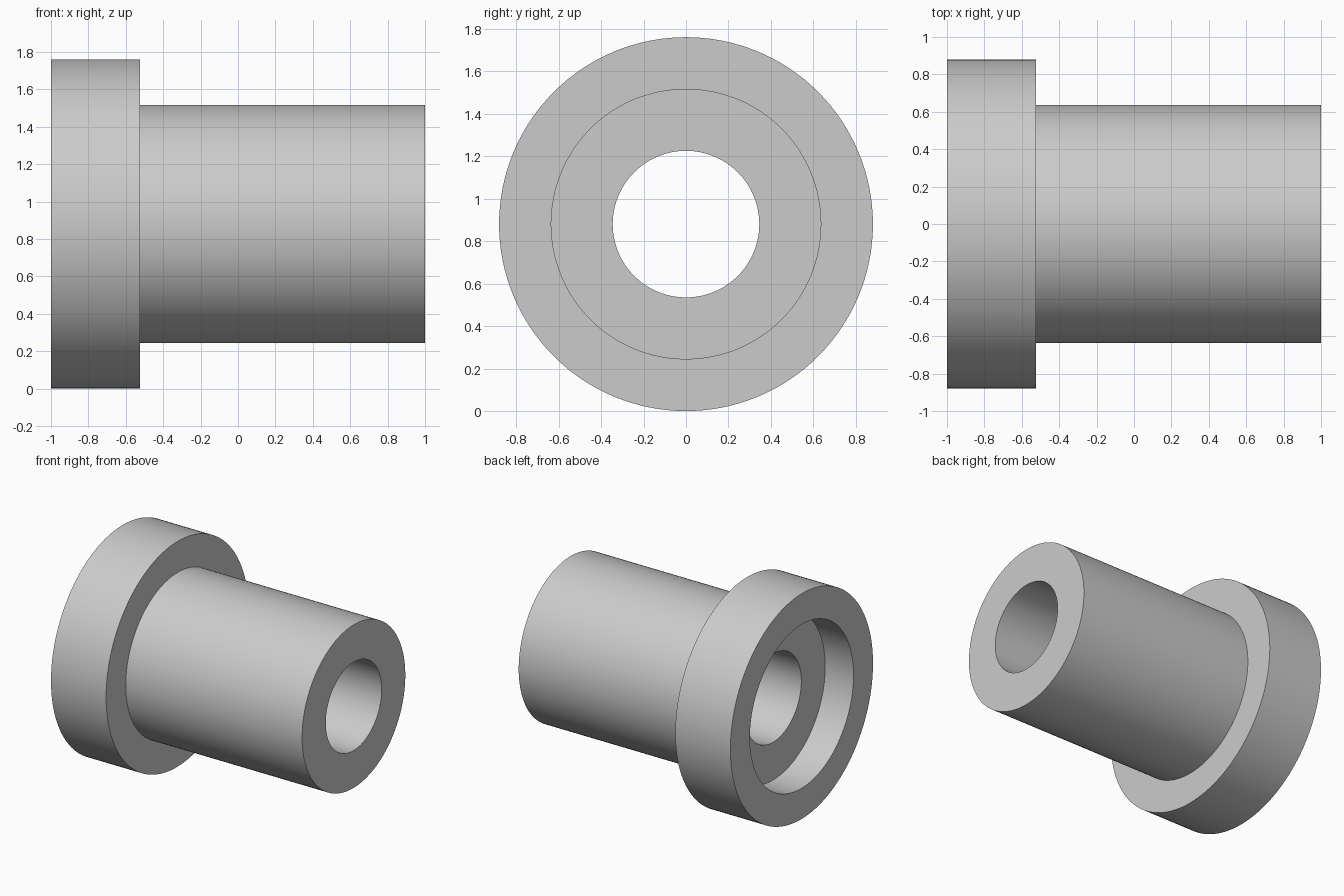
import bpy
import bmesh
import math
from mathutils import Vector

cube = bpy.data.objects.get("Cube")
if cube:
    bpy.data.objects.remove(cube)

# Dimensions
FLANGE_R, BODY_R, BORE_R, RECESS_R = 0.88, 0.637, 0.345, 0.64
BACK, SHOULDER, TIP = -1.0, -0.524, 1.0
RECESS_FLOOR = BACK + 0.245
SEGMENTS = 128

# Plain grey material
grey = bpy.data.materials.new("plain_grey")
grey.use_nodes = True
colour = (0.6, 0.6, 0.6, 1)
grey.diffuse_color = colour
grey.node_tree.nodes["Principled BSDF"].inputs["Base Color"].default_value = colour

# Closed half section (x, radius): flange, body, through bore, counterbore
section = [
    (BACK, FLANGE_R), (SHOULDER, FLANGE_R), (SHOULDER, BODY_R), (TIP, BODY_R),
    (TIP, BORE_R), (RECESS_FLOOR, BORE_R), (RECESS_FLOOR, RECESS_R), (BACK, RECESS_R),
]

# Revolve the section about the x axis
bm = bmesh.new()
verts = [bm.verts.new((x, 0, r)) for x, r in section]
edges = [bm.edges.new((v, verts[(i + 1) % len(verts)])) for i, v in enumerate(verts)]
bmesh.ops.spin(bm, geom=verts + edges, cent=Vector(), axis=Vector((1, 0, 0)),
               angle=math.tau, steps=SEGMENTS)
bmesh.ops.remove_doubles(bm, verts=bm.verts, dist=0.0005)
bmesh.ops.recalc_face_normals(bm, faces=bm.faces)
bmesh.ops.translate(bm, verts=bm.verts, vec=(0, 0, FLANGE_R))

mesh = bpy.data.meshes.new("flanged_bushing")
bm.to_mesh(mesh)
bm.free()
mesh.materials.append(grey)
bushing = bpy.data.objects.new("flanged_bushing", mesh)
bpy.context.collection.objects.link(bushing)

# Smooth round walls, sharp rims
bpy.ops.object.select_all(action="DESELECT")
bushing.select_set(True)
bpy.context.view_layer.objects.active = bushing
bpy.ops.object.shade_smooth_by_angle(angle=math.radians(30))
